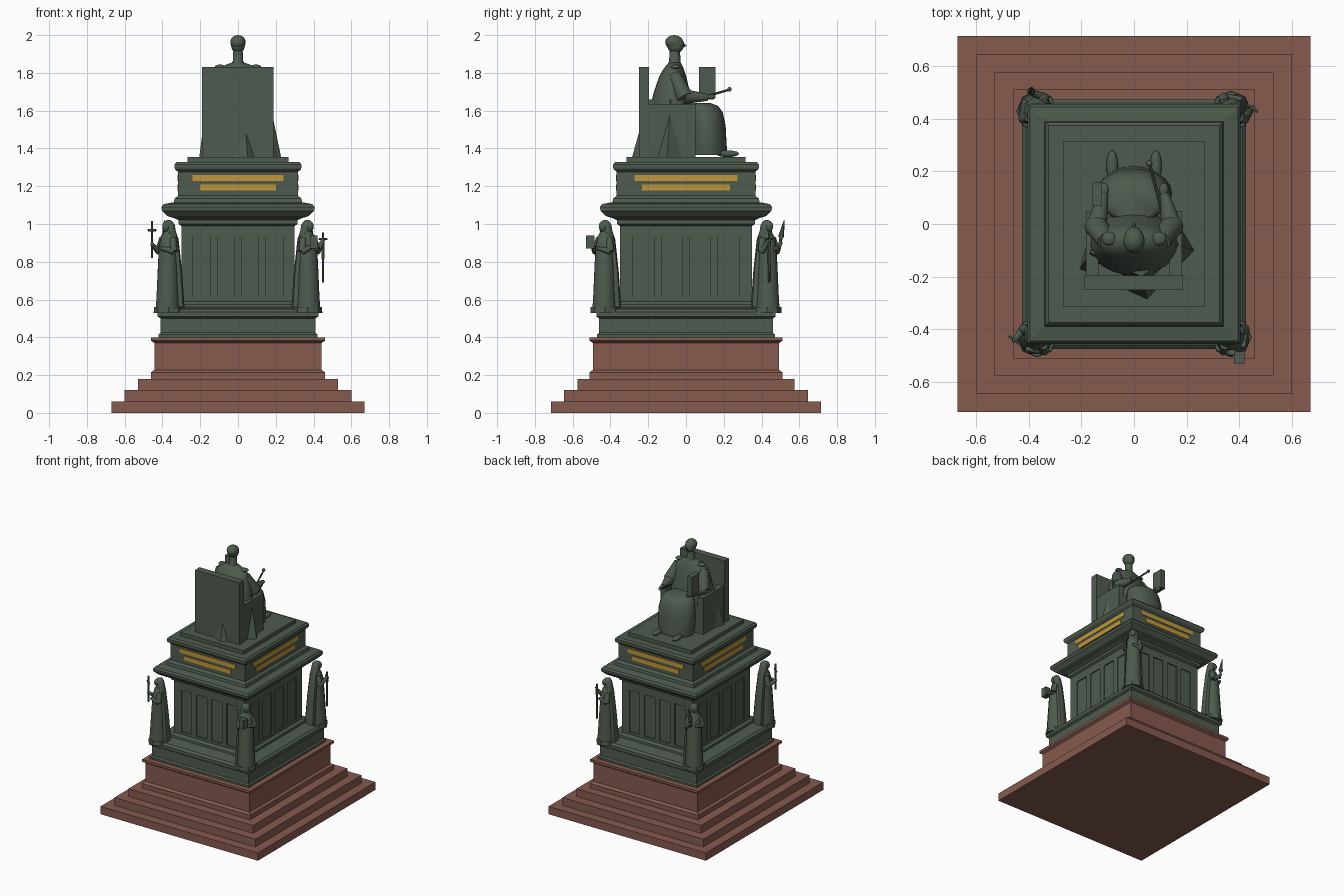
import bpy, bmesh, math
from mathutils import Vector, Matrix

cube = bpy.data.objects.get("Cube")
if cube:
    bpy.data.objects.remove(cube, do_unlink=True)


def material(name, rgb):
    m = bpy.data.materials.new(name)
    m.use_nodes = True
    m.diffuse_color = (*rgb, 1)
    bsdf = next(n for n in m.node_tree.nodes if n.type == 'BSDF_PRINCIPLED')
    bsdf.inputs["Base Color"].default_value = (*rgb, 1)
    bsdf.inputs["Roughness"].default_value = 0.8
    return m


BRONZE = material("dark_green_bronze", (0.078, 0.105, 0.078))
GRANITE = material("red_granite", (0.24, 0.103, 0.077))
GOLD = material("gilding", (0.53, 0.31, 0.04))


def finish(bm, name, mat, smooth=False):
    bmesh.ops.recalc_face_normals(bm, faces=bm.faces)
    me = bpy.data.meshes.new(name)
    bm.to_mesh(me)
    bm.free()
    me.materials.append(mat)
    ob = bpy.data.objects.new(name, me)
    bpy.context.collection.objects.link(ob)
    if smooth:
        bpy.ops.object.select_all(action='DESELECT')
        ob.select_set(True)
        bpy.context.view_layer.objects.active = ob
        bpy.ops.object.shade_smooth_by_angle(angle=math.radians(40))
    return ob


def loft(name, rings, mat=BRONZE, smooth=False):
    """Skin a list of point rings and cap both ends."""
    bm = bmesh.new()
    rows = [[bm.verts.new(p) for p in ring] for ring in rings]
    n = len(rows[0])
    for a, b in zip(rows, rows[1:]):
        for i in range(n):
            j = (i + 1) % n
            bm.faces.new((a[i], a[j], b[j], b[i]))
    bm.faces.new(rows[0])
    bm.faces.new(rows[-1])
    return finish(bm, name, mat, smooth)


def ellipse(z, cx, cy, rx, ry, n=16):
    return [(cx + rx * math.cos(math.tau * i / n),
             cy + ry * math.sin(math.tau * i / n), z) for i in range(n)]


def robe(name, sections, n=16):
    return loft(name, [ellipse(*s, n=n) for s in sections], smooth=True)


def tiers(name, profile, mat, extra=0.05):
    """Rectangular moulding; profile pairs are half width and height."""
    return loft(name, [[(-h, -h - extra, z), (h, -h - extra, z),
                        (h, h + extra, z), (-h, h + extra, z)] for h, z in profile], mat)


def box(name, lo, hi, mat=BRONZE):
    lo, hi = Vector(lo), Vector(hi)
    bm = bmesh.new()
    size = Matrix.Diagonal((*(hi - lo), 1))
    bmesh.ops.create_cube(bm, size=1, matrix=Matrix.Translation((lo + hi) / 2) @ size)
    return finish(bm, name, mat)


def ball(name, centre, radii, smooth=True):
    bm = bmesh.new()
    bmesh.ops.create_uvsphere(bm, u_segments=16, v_segments=10, radius=1,
                              matrix=Matrix.Translation(centre) @ Matrix.Diagonal((*radii, 1)))
    return finish(bm, name, BRONZE, smooth)


def tube(name, a, b, r1, r2, n=10):
    a, b = Vector(a), Vector(b)
    d = b - a
    bm = bmesh.new()
    m = Matrix.Translation((a + b) / 2) @ d.to_track_quat('Z', 'Y').to_matrix().to_4x4()
    bmesh.ops.create_cone(bm, cap_ends=True, segments=n, radius1=r1, radius2=r2,
                          depth=d.length, matrix=m)
    return finish(bm, name, BRONZE, True)


# Granite steps and base
for i in range(3):
    h = 0.67 - 0.07 * i
    tiers("step", [(h, 0.06 * i), (h, 0.06 * i + 0.06)], GRANITE, 0.045)
tiers("granite_base", [(0.46, 0.18), (0.46, 0.215), (0.443, 0.228), (0.443, 0.37),
                       (0.46, 0.382), (0.46, 0.40)], GRANITE)

# Bronze pedestal, bottom to top
tiers("pedestal_foot", [(0.42, 0.40), (0.42, 0.415), (0.41, 0.425), (0.41, 0.50),
                        (0.425, 0.51), (0.425, 0.535), (0.41, 0.55), (0.32, 0.56),
                        (0.318, 0.575), (0.30, 0.59)], BRONZE)
tiers("shaft", [(0.292, 0.58), (0.292, 0.99)], BRONZE)
tiers("cornice", [(0.30, 0.96), (0.30, 0.99), (0.315, 1.0), (0.315, 1.02), (0.335, 1.03),
                  (0.375, 1.042), (0.403, 1.07), (0.405, 1.09), (0.395, 1.105),
                  (0.34, 1.115), (0.335, 1.135), (0.317, 1.15)], BRONZE)
tiers("upper_block", [(0.317, 1.145), (0.317, 1.275), (0.333, 1.29), (0.336, 1.30),
                      (0.336, 1.315), (0.325, 1.327)], BRONZE)
tiers("top_slab", [(0.268, 1.325), (0.268, 1.355)], BRONZE, 0.048)


def on_each_side(name, u0, u1, z0, z1, depth, thick, axis, mat):
    """Plate on the two opposite faces across one axis."""
    for s in (-1, 1):
        d0, d1 = sorted((s * depth, s * (depth + thick)))
        if axis == 'y':
            box(name, (u0, d0, z0), (u1, d1, z1), mat)
        else:
            box(name, (d0, u0, z0), (d1, u1, z1), mat)


# Shaft pilasters and rails framing four recessed panels, then gilded bars
for axis, half, depth in (('y', 0.30, 0.342), ('x', 0.35, 0.292)):
    pitch = half * 0.43
    for k in range(5):
        u = (k - 2) * pitch
        a = -half if k == 0 else u - 0.02
        b = half if k == 4 else u + 0.02
        on_each_side("pilaster", a, b, 0.585, 0.965, depth, 0.008, axis, BRONZE)
    on_each_side("upper_rail", -half, half, 0.93, 0.965, depth, 0.0078, axis, BRONZE)
    on_each_side("lower_rail", -half, half, 0.585, 0.61, depth, 0.0078, axis, BRONZE)
    grow = half - 0.30
    for w, z in ((0.24, 1.228), (0.20, 1.178)):
        w += grow * 0.65
        on_each_side("gilded_bar", -w, w, z, z + 0.032, depth + 0.024, 0.005, axis, GOLD)


# Robed corner figures, each facing outward
def corner_figure(sx, sy, hand):
    c = Vector((sx * 0.372, sy * 0.432, 0))
    out = Vector((sx, sy, 0)).normalized()
    side = Vector((-out.y, out.x, 0))
    parts = [
        robe("figure_plinth", [(0.53, 0, -0.005, 0.078, 0.078), (0.56, 0, -0.005, 0.076, 0.076)], 8),
        robe("figure_gown", [(0.555, 0, 0, 0.064, 0.066), (0.62, 0, 0, 0.06, 0.062),
                             (0.78, 0, 0, 0.055, 0.052), (0.88, 0, 0, 0.05, 0.045),
                             (0.935, 0, -0.005, 0.045, 0.036), (0.962, 0, -0.005, 0.02, 0.02),
                             (0.98, 0, 0, 0.014, 0.016)], 12),
        robe("figure_veil", [(0.56, 0, -0.045, 0.07, 0.04), (0.75, 0, -0.035, 0.063, 0.035),
                             (0.92, 0, -0.02, 0.052, 0.032), (0.965, 0, -0.013, 0.036, 0.03),
                             (0.995, 0, -0.008, 0.034, 0.03), (1.015, 0, -0.006, 0.02, 0.02),
                             (1.021, 0, -0.006, 0.008, 0.008)], 12),
        ball("figure_head", (0, 0.007, 0.987), (0.022, 0.026, 0.03)),
    ]
    turn = Matrix.Rotation(math.atan2(out.y, out.x) - math.pi / 2, 4, 'Z')
    for ob in parts:
        ob.matrix_world = Matrix.Translation(c) @ turn
    hand = Vector(hand)
    s = 1 if (hand - c).dot(side) > 0 else -1
    for k in (s, -s):
        shoulder = c + side * k * 0.038 + Vector((0, 0, 0.925))
        elbow = c + side * k * 0.056 + out * 0.012 + Vector((0, 0, 0.855))
        grip = hand if k == s else c + out * 0.052 + side * k * 0.01 + Vector((0, 0, 0.87))
        tube("figure_sleeve", shoulder, elbow, 0.018, 0.02)
        tube("figure_forearm", elbow, grip, 0.018, 0.01)
        ball("figure_hand", grip, (0.011, 0.011, 0.011))


corner_figure(-1, -1, (-0.453, -0.44, 0.89))
corner_figure(1, 1, (0.45, 0.44, 0.915))
corner_figure(1, -1, (0.40, -0.495, 0.885))
corner_figure(-1, 1, (-0.39, 0.50, 0.90))

# Objects held by the corner figures
tube("cross_staff", (-0.455, -0.44, 0.82), (-0.455, -0.44, 1.015), 0.007, 0.007, 6)
tube("cross_arm", (-0.475, -0.425, 0.967), (-0.435, -0.455, 0.967), 0.006, 0.006, 6)
tube("sword_blade", (0.45, 0.44, 0.69), (0.45, 0.44, 0.92), 0.006, 0.009, 6)
tube("sword_hilt", (0.45, 0.44, 0.91), (0.45, 0.44, 0.955), 0.006, 0.006, 6)
tube("sword_guard", (0.43, 0.455, 0.92), (0.47, 0.425, 0.92), 0.006, 0.006, 6)
box("tablet", (0.38, -0.53, 0.87), (0.42, -0.485, 0.94))
tube("torch_handle", (-0.39, 0.495, 0.87), (-0.39, 0.503, 0.93), 0.006, 0.009, 6)
tube("torch_flame", (-0.39, 0.503, 0.93), (-0.39, 0.52, 1.02), 0.016, 0.002, 6)

# Throne
box("throne_back", (-0.19, -0.25, 1.355), (0.187, -0.195, 1.83))
box("throne_seat", (-0.14, -0.2, 1.355), (0.14, 0.05, 1.56))
for s in (-1, 1):
    x0, x1 = sorted((s * 0.135, s * 0.182))
    box("throne_arm", (x0, -0.2, 1.355), (x1, 0.05, 1.635))

# Angular cape falling past the throne
cape_foot = [(0.05, -0.285), (0.228, -0.1), (0.15, 0.03), (-0.15, 0.03), (-0.205, -0.17)]
cape_top = [(0.03, -0.2), (0.165, -0.08), (0.12, 0), (-0.12, 0), (-0.165, -0.11)]
loft("cape", [[(x, y, z) for x, y in ring] for ring, z in ((cape_foot, 1.355), (cape_top, 1.66))])

# Seated figure: torso, lap and skirt, shoes
robe("torso", [(1.5, 0, -0.07, 0.17, 0.125), (1.6, 0, -0.075, 0.17, 0.12),
               (1.7, 0, -0.075, 0.155, 0.095), (1.78, 0, -0.07, 0.135, 0.072),
               (1.825, 0, -0.065, 0.11, 0.052), (1.845, 0, -0.06, 0.06, 0.038),
               (1.855, 0, -0.06, 0.03, 0.03)], 24)
robe("skirt", [(1.365, 0, 0.115, 0.135, 0.105), (1.42, 0, 0.115, 0.145, 0.1),
               (1.52, 0, 0.11, 0.142, 0.1), (1.59, 0, 0.1, 0.13, 0.095),
               (1.625, 0, 0.085, 0.11, 0.085), (1.64, 0, 0.07, 0.08, 0.06)], 20)
for s in (-1, 1):
    ball("shoe", (s * 0.083, 0.22, 1.372), (0.022, 0.06, 0.018))
    tube("upper_sleeve", (s * 0.105, -0.065, 1.79), (s * 0.145, -0.005, 1.67), 0.035, 0.045, 12)
    tube("forearm", (s * 0.143, -0.01, 1.675), (s * 0.115, 0.115, 1.67), 0.04, 0.018, 12)
    ball("hand", (s * 0.113, 0.13, 1.672), (0.018, 0.026, 0.014))
    ball("shoulder_clasp", (s * 0.095, -0.055, 1.832), (0.028, 0.026, 0.012))

# Neck, collar and head
robe("neck", [(1.84, 0, -0.06, 0.042, 0.04), (1.86, 0, -0.06, 0.028, 0.03),
              (1.93, 0, -0.058, 0.024, 0.027)], 12)
ball("head", (0, -0.055, 1.95), (0.037, 0.045, 0.047))
ball("hair", (0, -0.064, 1.962), (0.041, 0.046, 0.038))
tube("nose", (0, -0.018, 1.958), (0, -0.003, 1.94), 0.004, 0.008, 6)

# Held book and sceptre
box("book", (-0.16, 0.068, 1.68), (-0.122, 0.157, 1.83))
tube("sceptre", (0.12, 0.0, 1.645), (0.06, 0.225, 1.71), 0.007, 0.006, 8)
ball("sceptre_knob", (0.058, 0.23, 1.713), (0.012, 0.012, 0.012))
